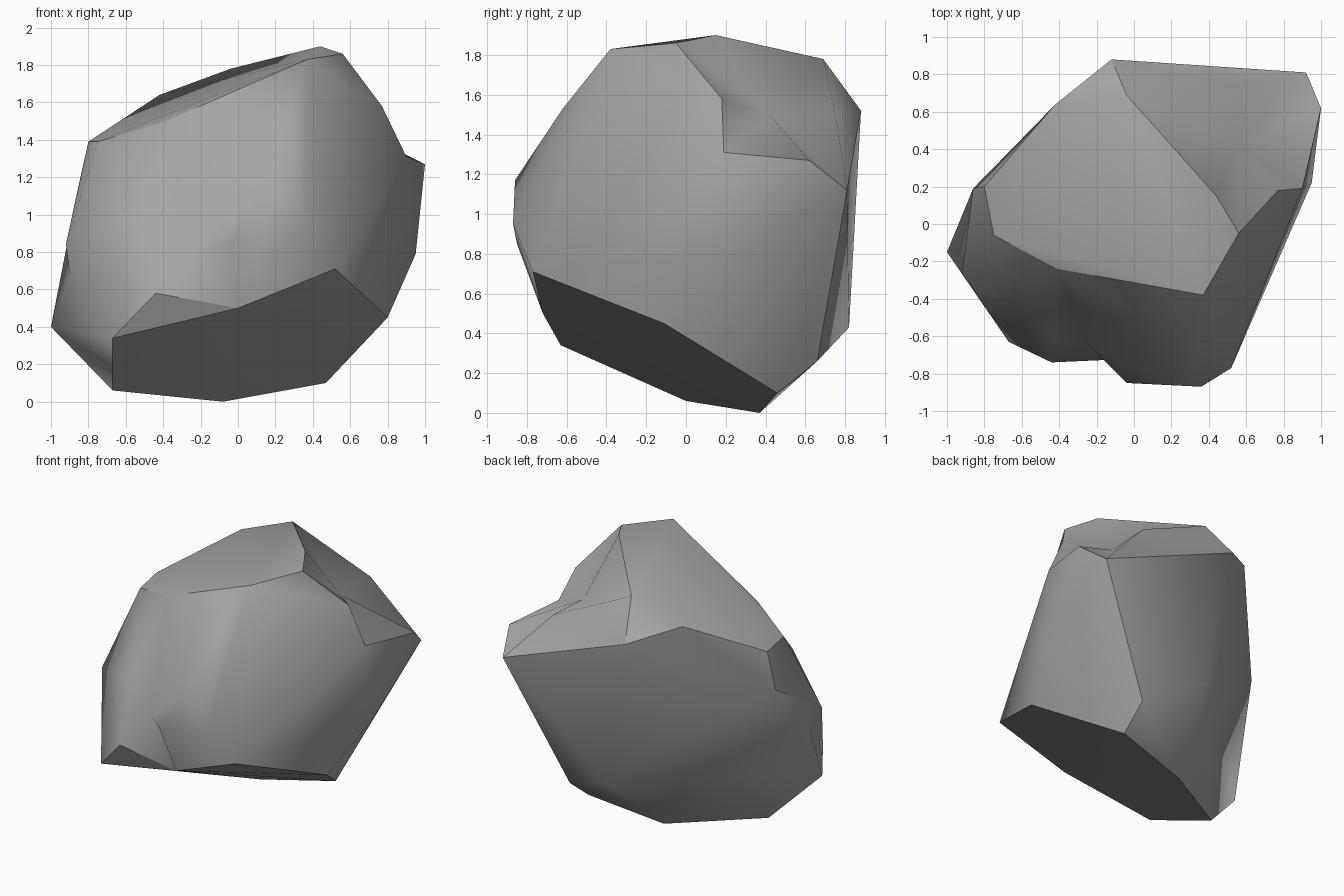
import bpy
import bmesh

# Remove only the default cube
default_cube = bpy.data.objects.get("Cube")
if default_cube:
    bpy.data.objects.remove(default_cube, do_unlink=True)


def make_material(name, rgb):
    material = bpy.data.materials.new(name)
    material.use_nodes = True
    colour = (*rgb, 1.0)
    material.diffuse_color = colour
    shader = next(n for n in material.node_tree.nodes if n.type == "BSDF_PRINCIPLED")
    shader.inputs["Base Color"].default_value = colour
    return material


# Corner points of the boulder, grouped by the facet they bound
corners = {
    # slanted underside
    "base_front": (.52, -.77, .71), "base_side": (.8, -.11, .45),
    "base_back": (.47, .46, .1), "base_low": (-.08, .37, 0),
    "base_left": (-.67, 0, .06), "base_toe": (-.67, -.63, .34),
    "base_mid": (0, -.72, .5),
    # broad sloping top
    "top_left": (-.8, .2, 1.39), "top_left_front": (-.75, -.06, 1.39),
    "top_front": (-.41, -.24, 1.49), "top_right_front": (.37, -.38, 1.83),
    "top_right": (.56, -.05, 1.86), "peak": (.44, .15, 1.9),
    "top_back": (-.04, .69, 1.78), "back_tip": (-.12, .88, 1.52),
    "top_back_left": (-.42, .64, 1.64),
    # broken ledge at the back
    "ledge_inner": (.9, .19, 1.31), "ledge_tip": (1, .62, 1.27),
    "ledge_back": (.92, .81, 1.12), "ledge_rim": (.55, .75, 1.51),
    # sides and back
    "side_right": (.95, .22, .79), "back_foot": (.48, .66, .26),
    "back_low": (.1, .82, .43),
    "left_shoulder": (-.86, .19, 1.12), "left_bulge": (-.92, -.26, .84),
    "left_tip": (-1, -.15, .4),
    # two lobes on the front
    "lobe_right": (.36, -.87, .95), "lobe_top": (.17, -.86, 1.17),
    "lobe_middle": (-.04, -.85, .85), "lobe_brow": (.28, -.62, 1.53),
    "lobe_left": (-.44, -.74, .58), "lobe_left_top": (-.43, -.62, 1),
}

# Solid boulder as the hull of its corners
bm = bmesh.new()
verts = {name: bm.verts.new(co) for name, co in corners.items()}
hull = bmesh.ops.convex_hull(bm, input=list(bm.verts))
spare = [g for g in hull["geom_interior"] if isinstance(g, bmesh.types.BMVert)]
bmesh.ops.delete(bm, geom=spare, context="VERTS")


def edge_between(a, b):
    if verts[a].is_valid and verts[b].is_valid:
        return bm.edges.get((verts[a], verts[b]))
    return None


def dent(names, bottom):
    """Replace the facets between the named corners by a fan to one sunken point."""
    ring = {verts[n] for n in names.split() if verts[n].is_valid}
    faces = [f for f in bm.faces if all(v in ring for v in f.verts)]
    if not faces:
        return
    chosen = set(faces)
    rim = [tuple(e.verts) for e in {e for f in faces for e in f.edges}
           if sum(f in chosen for f in e.link_faces) == 1]
    bmesh.ops.delete(bm, geom=faces, context="FACES")
    centre = bm.verts.new(bottom)
    for a, b in rim:
        bm.faces.new((a, b, centre))


# Kinked outer lip of the ledge
lip = edge_between("top_right", "ledge_inner")
if lip:
    verts["ledge_upper"] = bmesh.utils.edge_split(lip, verts["top_right"], .5)[1]
    verts["ledge_upper"].co = (.77, .18, 1.58)
else:
    verts["ledge_upper"] = verts["top_right"]

# Broken ledge, front valley and left hollow
dent("top_right peak top_back ledge_rim ledge_back ledge_tip ledge_inner ledge_upper",
     (.54, .42, 1.5))
dent("top_front lobe_left_top lobe_left base_mid lobe_middle lobe_top", (-.25, -.64, .8))
dent("left_bulge left_tip left_shoulder base_toe", (-.9, -.16, .68))

# Crisp break lines; everything else is softly rounded
break_lines = (
    "base_front base_side base_back base_low base_left base_toe lobe_left base_mid base_front",
    "base_toe base_mid",
    "top_left top_left_front top_front top_right_front top_right peak top_back back_tip "
    "top_back_left top_left left_shoulder left_bulge",
    "top_right ledge_upper ledge_inner ledge_tip ledge_back back_tip",
    "ledge_back back_foot base_back",
)
for face in bm.faces:
    face.smooth = True
for line in break_lines:
    stops = line.split()
    for a, b in zip(stops, stops[1:]):
        edge = edge_between(a, b)
        if edge:
            edge.smooth = False

bmesh.ops.recalc_face_normals(bm, faces=list(bm.faces))
bmesh.ops.triangulate(bm, faces=[f for f in bm.faces if len(f.verts) > 3])
mesh = bpy.data.meshes.new("boulder")
bm.to_mesh(mesh)
bm.free()

boulder = bpy.data.objects.new("boulder", mesh)
bpy.context.scene.collection.objects.link(boulder)
mesh.materials.append(make_material("stone_grey", (.38, .38, .38)))
